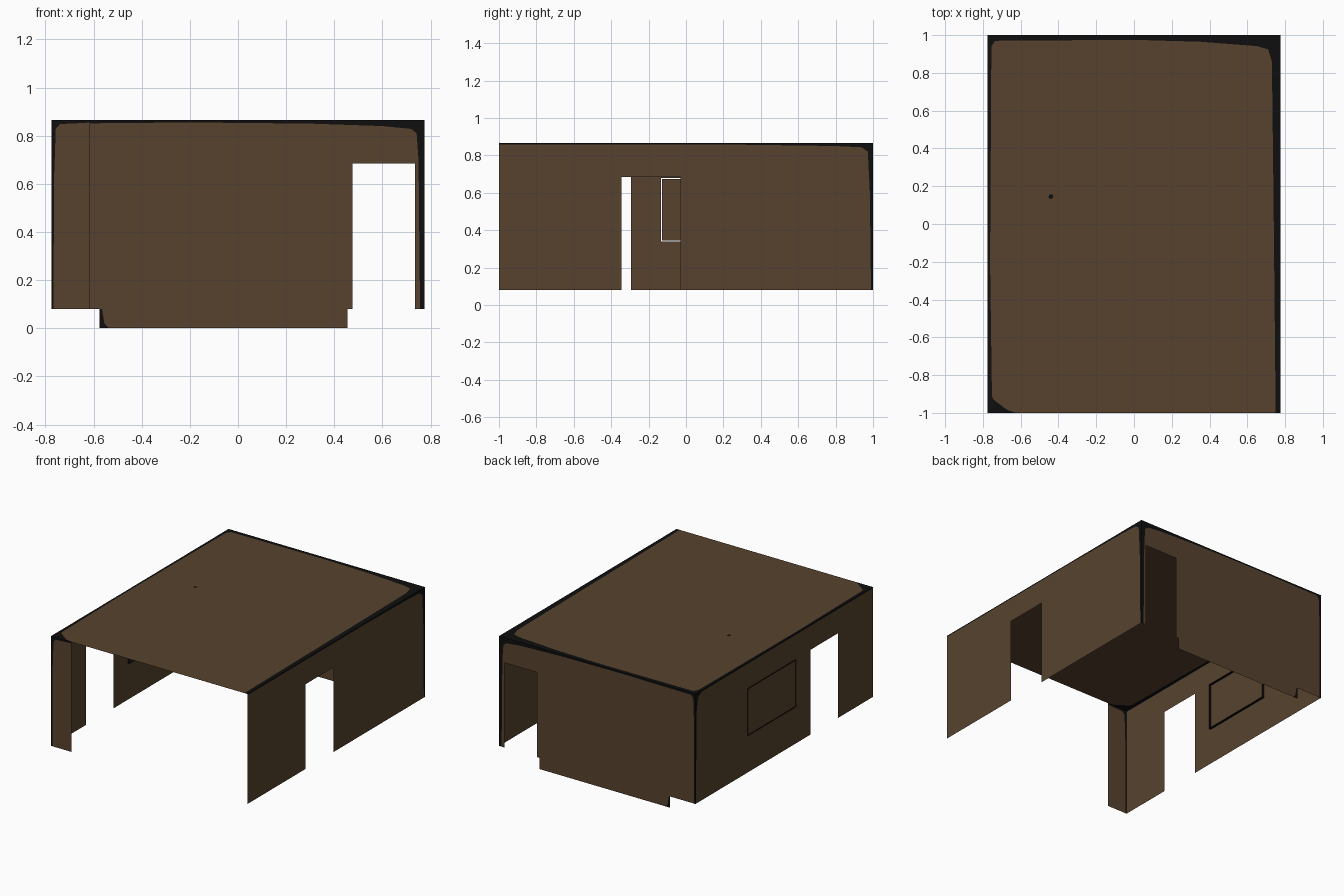
import bpy, bmesh, math
from mathutils import Vector

cube = bpy.data.objects.get("Cube")
if cube:
    bpy.data.objects.remove(cube, do_unlink=True)


def material(name, color):
    m = bpy.data.materials.new(name)
    m.use_nodes = True
    m.diffuse_color = (*color, 1)
    m.node_tree.nodes["Principled BSDF"].inputs["Base Color"].default_value = (*color, 1)
    return m


BROWN = material("brown_plaster", (0.096, 0.055, 0.027))
BLACK = material("black_edge", (0.004, 0.0045, 0.004))

W, L = 0.775, 1.0            # half width, half length
LOW, DOOR, TOP = 0.08, 0.685, 0.865


def finish(name, bm, mats):
    mesh = bpy.data.meshes.new(name)
    bm.to_mesh(mesh)
    bm.free()
    for m in mats:
        mesh.materials.append(m)
    obj = bpy.data.objects.new(name, mesh)
    bpy.context.collection.objects.link(obj)
    return obj


def inside(u, v, box):
    return box[0] < u < box[1] and box[2] < v < box[3]


def panel(name, place, outward, us, vs, clean, skip=lambda u, v: False):
    """Flat sheet of cells with openings; everything outside the convex clean area is black."""
    bm = bmesh.new()
    for u0, u1 in zip(us, us[1:]):
        for v0, v1 in zip(vs, vs[1:]):
            if not skip((u0 + u1) / 2, (v0 + v1) / 2):
                corners = ((u0, v0), (u1, v0), (u1, v1), (u0, v1))
                bm.faces.new([bm.verts.new(place(u, v)) for u, v in corners])
    bmesh.ops.remove_doubles(bm, verts=bm.verts[:], dist=1e-5)
    pts = [Vector(place(u, v)) for u, v in clean]
    middle = sum(pts, Vector()) / len(pts)
    axis = Vector(outward)
    planes = []
    for a, b in zip(pts, pts[1:] + pts[:1]):
        n = (b - a).cross(axis).normalized()
        if n.dot(middle - a) > 0:
            n = -n
        planes.append((a, n))
        bmesh.ops.bisect_plane(bm, geom=bm.verts[:] + bm.edges[:] + bm.faces[:],
                               plane_co=a, plane_no=n, dist=1e-5)
    bm.normal_update()
    for f in bm.faces:
        c = f.calc_center_median()
        f.material_index = int(any(n.dot(c - a) > 1e-5 for a, n in planes))
        if f.normal.dot(axis) < 0:
            f.normal_flip()
    return finish(name, bm, (BROWN, BLACK))


# Roof
panel("roof", lambda x, y: (x, y, TOP), (0, 0, 1), (-W, W), (-L, L),
      [(-0.65, -1), (-0.67, -0.985), (-0.73, -0.965), (-0.752, -0.91), (-0.762, -0.2),
       (-0.755, 0.94), (-0.735, 0.97), (0, 0.975), (0.35, 0.965), (0.65, 0.942),
       (0.71, 0.925), (0.73, 0.86), (0.738, 0.2), (0.75, -1)])

# Small vent hole mark on the roof
bm = bmesh.new()
bmesh.ops.create_circle(bm, cap_ends=True, segments=8, radius=0.013)
bmesh.ops.translate(bm, verts=bm.verts[:], vec=(-0.44, 0.145, TOP + 0.002))
finish("roof_spot", bm, (BLACK,))

# Back wall with its doorway, and the skirt below it
back = lambda x, z: (x, L, z)
panel("back_wall", back, (0, 1, 0), (-W, 0.475, 0.735, W), (LOW, DOOR, TOP),
      [(-0.765, 0), (-0.765, 0.6), (-0.757, 0.83), (-0.74, 0.85), (-0.2, 0.855),
       (0.3, 0.85), (0.6, 0.84), (0.72, 0.828), (0.742, 0.81), (0.75, 0.7), (0.757, 0)],
      lambda x, z: inside(x, z, (0.475, 0.735, 0, DOOR)))
panel("back_skirt", back, (0, 1, 0), (-0.575, 0.455), (0, LOW),
      [(-0.535, 0), (-0.555, 0.02), (-0.567, 0.09), (0.5, 0.09), (0.5, 0)])

# Narrow front wall beside the open front
panel("front_wall", lambda x, z: (x, -L, z), (0, -1, 0), (-W, -0.615), (LOW, TOP),
      [(-0.766, 0), (-0.765, 0.6), (-0.757, 0.83), (-0.74, 0.848), (-0.6, 0.855), (-0.6, 0)])

# Left wall with a doorway
panel("left_wall", lambda y, z: (W, y, z), (1, 0, 0), (-L, -0.345, -0.03, L),
      (LOW, DOOR, TOP),
      [(-1.1, 0), (-1.1, 0.857), (0.3, 0.857), (0.8, 0.85), (0.94, 0.843),
       (0.972, 0.82), (0.983, 0.6), (0.99, 0)],
      lambda y, z: inside(y, z, (-0.345, -0.03, 0, DOOR)))

# Right wall with a doorway and a window panel set in a narrow gap
GAP = 0.006
hole = (-0.135, 0.415, 0.34, 0.68)
pane = (hole[0] + GAP, hole[1] - GAP, hole[2] + GAP, hole[3] - GAP)
right = lambda y, z: (-W, y, z)
panel("right_wall", right, (-1, 0, 0), (-L, -0.61, -0.295, hole[0], hole[1], L),
      (LOW, hole[2], hole[3], DOOR, TOP),
      [(-1.1, 0), (-1.1, 0.857), (0.93, 0.855), (0.972, 0.83), (0.988, 0.72), (0.995, 0)],
      lambda y, z: inside(y, z, (-0.61, -0.295, 0, DOOR)) or inside(y, z, hole))
panel("window_panel", right, (-1, 0, 0), pane[:2], pane[2:],
      [(-1, 0), (-1, 1), (1, 1), (1, 0)])

# Dark reveals around the window gap
for name, (y0, y1, z0, z1) in (("window_reveal", hole), ("window_panel_edge", pane)):
    bm = bmesh.new()
    rings = [[bm.verts.new((x, y, z)) for y, z in ((y0, z0), (y1, z0), (y1, z1), (y0, z1))]
             for x in (-W, -W + 0.012)]
    for i in range(4):
        j = (i + 1) % 4
        bm.faces.new((rings[0][i], rings[0][j], rings[1][j], rings[1][i]))
    finish(name, bm, (BLACK,))
